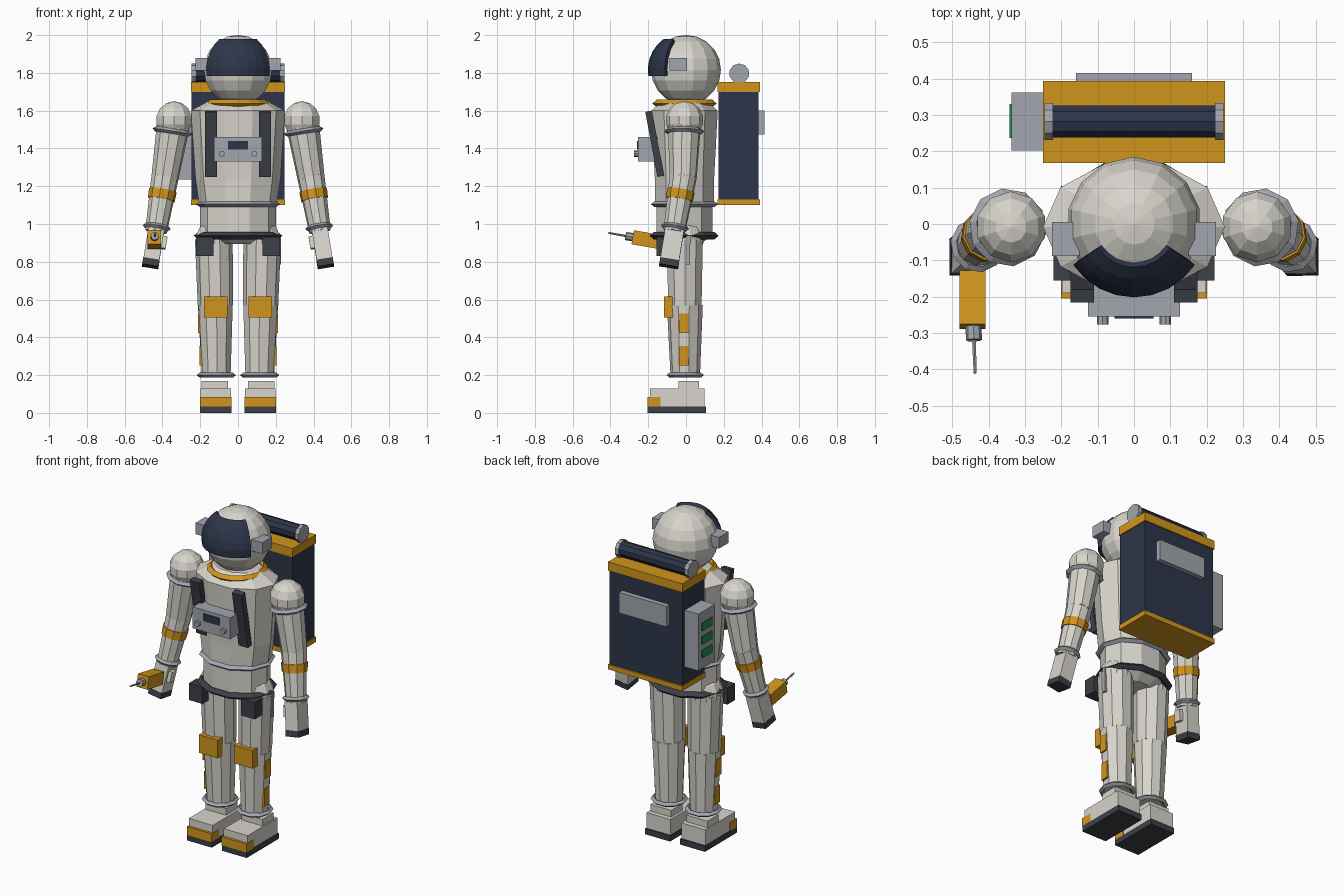
import bpy, bmesh, math
from mathutils import Vector, Matrix

old = bpy.data.objects.get("Cube")
if old:
    bpy.data.objects.remove(old)


def material(name, rgb):
    m = bpy.data.materials.new(name)
    m.use_nodes = True
    m.diffuse_color = (*rgb, 1)
    m.node_tree.nodes["Principled BSDF"].inputs["Base Color"].default_value = (*rgb, 1)
    return m


WHITE = material("suit white", (0.68, 0.66, 0.60))
YELLOW = material("safety yellow", (0.64, 0.30, 0.012))
NAVY = material("dark navy", (0.026, 0.036, 0.068))
CHARCOAL = material("charcoal", (0.045, 0.05, 0.062))
GREY = material("metal grey", (0.36, 0.38, 0.42))
GREEN = material("lamp green", (0.015, 0.26, 0.075))


def finish(name, bm, mat):
    bmesh.ops.recalc_face_normals(bm, faces=bm.faces)
    mesh = bpy.data.meshes.new(name)
    bm.to_mesh(mesh)
    bm.free()
    mesh.materials.append(mat)
    ob = bpy.data.objects.new(name, mesh)
    bpy.context.collection.objects.link(ob)
    return ob


def aim(direction):
    return Vector(direction).to_track_quat('Z', 'Y').to_matrix().to_4x4()


def box(name, center, size, mat, rot=None):
    bm = bmesh.new()
    bmesh.ops.create_cube(bm, size=1)
    bm.transform(Matrix.Translation(center) @ (rot or Matrix()) @ Matrix.Diagonal((*size, 1)))
    return finish(name, bm, mat)


def span(name, x, y, z, mat):
    """Box from its extents along each axis."""
    return box(name, [sum(a) / 2 for a in (x, y, z)], [abs(a[1] - a[0]) for a in (x, y, z)], mat)


def limb(name, a, b, r0, r1, mat, sides=10):
    """Tapered tube between two points."""
    a, b = Vector(a), Vector(b)
    bm = bmesh.new()
    bmesh.ops.create_cone(bm, cap_ends=True, segments=sides, radius1=r0, radius2=r1, depth=(b - a).length)
    bm.transform(Matrix.Translation((a + b) / 2) @ aim(b - a))
    return finish(name, bm, mat)


def ball(name, center, r, mat, seg=10, rings=7):
    bm = bmesh.new()
    bmesh.ops.create_uvsphere(bm, u_segments=seg, v_segments=rings, radius=r)
    bm.transform(Matrix.Translation(center))
    return finish(name, bm, mat)


def loft(name, rings, mat, sides=10, y=-0.008):
    """Skin of elliptical cross-sections given as (z, rx, ry)."""
    bm = bmesh.new()
    loops = []
    for z, rx, ry in rings:
        angles = [2 * math.pi * i / sides for i in range(sides)]
        loops.append([bm.verts.new((rx * math.cos(t), y + ry * math.sin(t), z)) for t in angles])
    for lo, hi in zip(loops, loops[1:]):
        for i in range(sides):
            j = (i + 1) % sides
            bm.faces.new((lo[i], lo[j], hi[j], hi[i]))
    bm.faces.new(loops[0])
    bm.faces.new(loops[-1])
    return finish(name, bm, mat)


def ring(name, center, rx, ry, w, h, mat, direction=(0, 0, 1), sides=10):
    """Ridge ring with a diamond section."""
    bm = bmesh.new()
    sections = []
    for i in range(sides):
        t = 2 * math.pi * i / sides
        c, s = math.cos(t), math.sin(t)
        sections.append([bm.verts.new(((rx + d) * c, (ry + d) * s, z))
                         for d, z in ((0, 0), (-w, h), (-2 * w, 0), (-w, -h))])
    for i in range(sides):
        a, b = sections[i], sections[(i + 1) % sides]
        for k in range(4):
            n = (k + 1) % 4
            bm.faces.new((a[k], b[k], b[n], a[n]))
    bm.transform(Matrix.Translation(center) @ aim(direction))
    return finish(name, bm, mat)


# Torso, belly and pelvis
loft("torso", [(1.10, 0.205, 0.165), (1.24, 0.225, 0.165), (1.60, 0.25, 0.185), (1.66, 0.14, 0.11)], WHITE)
loft("belly", [(0.93, 0.20, 0.155), (1.11, 0.20, 0.155)], WHITE)
loft("pelvis", [(0.895, 0.12, 0.09), (0.94, 0.20, 0.155)], WHITE)
ring("waist_ring", (0, -0.008, 1.105), 0.222, 0.187, 0.02, 0.015, GREY)
ring("belt", (0, -0.01, 0.938), 0.235, 0.193, 0.025, 0.02, CHARCOAL)
ring("collar", (0, -0.008, 1.638), 0.17, 0.17, 0.022, 0.02, YELLOW, sides=16)

# Helmet and wrapped visor
HEAD = Vector((0, 0, 1.816))
ball("helmet", HEAD, 0.185, WHITE, 14, 10)
bm = bmesh.new()
cols, rows, half = 8, 5, math.radians(56)
grid = []
for r in range(rows + 1):
    e = math.radians(-9 + 63 * r / rows)
    grid.append([])
    for c in range(cols + 1):
        a = half * (2 * c / cols - 1)
        p = Vector((math.sin(a) * math.cos(e), -math.cos(a) * math.cos(e), math.sin(e)))
        grid[r].append(bm.verts.new(HEAD + 0.202 * p))
for r in range(rows):
    for c in range(cols):
        bm.faces.new((grid[r][c], grid[r][c + 1], grid[r + 1][c + 1], grid[r + 1][c]))
visor = finish("visor", bm, NAVY)
shell = visor.modifiers.new("thickness", 'SOLIDIFY')
shell.thickness = 0.03
shell.offset = -1

# Chest control box
span("chest_box", (-0.126, 0.126), (-0.255, -0.15), (1.33, 1.46), GREY)
span("chest_screen", (-0.053, 0.053), (-0.26, -0.25), (1.395, 1.44), NAVY)

# Backpack with roll and panels
span("backpack", (-0.245, 0.245), (0.172, 0.385), (1.12, 1.71), NAVY)
span("backpack_top", (-0.25, 0.25), (0.168, 0.393), (1.70, 1.753), YELLOW)
span("backpack_base", (-0.25, 0.25), (0.168, 0.393), (1.10, 1.13), YELLOW)
span("back_panel", (-0.16, 0.16), (0.38, 0.415), (1.475, 1.60), GREY)
limb("bed_roll", (-0.23, 0.282, 1.797), (0.23, 0.282, 1.797), 0.046, 0.046, NAVY)
span("side_panel", (-0.337, -0.24), (0.202, 0.362), (1.235, 1.58), GREY)
for i in range(3):
    z = 1.325 + 0.083 * i
    span(f"side_lamp_{i + 1}", (-0.343, -0.335), (0.236, 0.33), (z - 0.024, z + 0.024), GREEN)

for s, side in ((1, "left"), (-1, "right")):
    # Head and chest fittings
    span(f"{side}_ear_box", (s * 0.15, s * 0.225), (-0.088, 0.005), (1.812, 1.88), GREY)
    limb(f"{side}_roll_cap", (s * 0.223, 0.282, 1.797), (s * 0.246, 0.282, 1.797), 0.053, 0.053, GREY)
    box(f"{side}_chest_strap", (s * 0.142, -0.166, 1.425), (0.064, 0.036, 0.35), CHARCOAL,
        Matrix.Rotation(math.radians(10.5), 4, 'X'))
    limb(f"{side}_chest_knob", (s * 0.086, -0.25, 1.372), (s * 0.086, -0.276, 1.372), 0.016, 0.016, GREY, 8)
    span(f"{side}_belt_pouch", (s * 0.13, s * 0.222), (-0.155, -0.08), (0.83, 0.932), CHARCOAL)

    # Arm: shoulder, upper arm, forearm, rings
    S = Vector((s * 0.338, -0.008, 1.55))
    E = Vector((s * 0.386, -0.015, 1.25))
    W = Vector((s * 0.434, -0.062, 0.96))
    ball(f"{side}_shoulder", S, 0.1, WHITE)
    limb(f"{side}_upper_arm", S, E, 0.09, 0.073, WHITE)
    ball(f"{side}_elbow", E, 0.072, WHITE)
    limb(f"{side}_forearm", E, W, 0.073, 0.058, WHITE)
    ring(f"{side}_shoulder_ring", S.lerp(E, 0.2), 0.108, 0.108, 0.018, 0.014, GREY, E - S)
    limb(f"{side}_arm_band", E.lerp(W, 0.25), E.lerp(W, 0.42), 0.075, 0.072, YELLOW)
    ring(f"{side}_wrist_ring", E.lerp(W, 0.92), 0.076, 0.076, 0.014, 0.013, GREY, W - E)

    # Hand with dark fingertips and thumb
    tilt = Vector((0, 0, -1)).rotation_difference(W - E).to_matrix().to_4x4()
    d = (W - E).normalized()
    box(f"{side}_hand", W + d * 0.075, (0.085, 0.1, 0.17), WHITE, tilt)
    box(f"{side}_fingertips", W + d * 0.172, (0.087, 0.102, 0.036), CHARCOAL, tilt)
    box(f"{side}_thumb", W + d * 0.06 + Vector((-s * 0.05, -0.01, 0)), (0.03, 0.045, 0.065), WHITE, tilt)

    # Leg: hip, thigh, shin, pads
    hip, knee, ankle = (s * 0.128, -0.006, 0.92), (s * 0.12, -0.006, 0.57), (s * 0.115, -0.004, 0.19)
    ball(f"{side}_hip", hip, 0.1, WHITE)
    limb(f"{side}_thigh", hip, knee, 0.1, 0.093, WHITE)
    limb(f"{side}_shin", knee, ankle, 0.095, 0.078, WHITE)
    ring(f"{side}_ankle_ring", (s * 0.115, -0.004, 0.2), 0.104, 0.104, 0.016, 0.013, GREY)
    box(f"{side}_knee_pad", (s * 0.118, -0.09, 0.56), (0.126, 0.055, 0.11), YELLOW)
    for n, z, x in (("upper", 0.475, 0.2), ("lower", 0.303, 0.192)):
        box(f"{side}_{n}_shin_marker", (s * x, -0.012, z), (0.024, 0.05, 0.104), YELLOW)

    # Boot
    span(f"{side}_boot_ankle", (s * 0.052, s * 0.192), (-0.04, 0.068), (0.12, 0.17), WHITE)
    span(f"{side}_boot", (s * 0.037, s * 0.198), (-0.19, 0.097), (0.03, 0.13), WHITE)
    span(f"{side}_toe_cap", (s * 0.034, s * 0.201), (-0.205, -0.135), (0.034, 0.085), YELLOW)
    span(f"{side}_sole", (s * 0.034, s * 0.201), (-0.203, 0.105), (0, 0.035), CHARCOAL)

# Hip strap on the left
span("hip_strap", (0.212, 0.228), (0, 0.022), (0.785, 0.94), GREY)

# Hand drill held in the right hand
tip = Vector((-0.437, -0.41, 0.953))
axis = Vector((-0.01, 0.28, -0.05)).normalized()
drill = Matrix.Rotation(math.radians(-10), 4, 'X')
box("drill_body", tip + axis * 0.205, (0.072, 0.15, 0.075), YELLOW, drill)
limb("drill_chuck", tip + axis * 0.14, tip + axis * 0.092, 0.022, 0.022, GREY, 8)
limb("drill_bit", tip + axis * 0.1, tip, 0.006, 0.005, GREY, 6)
